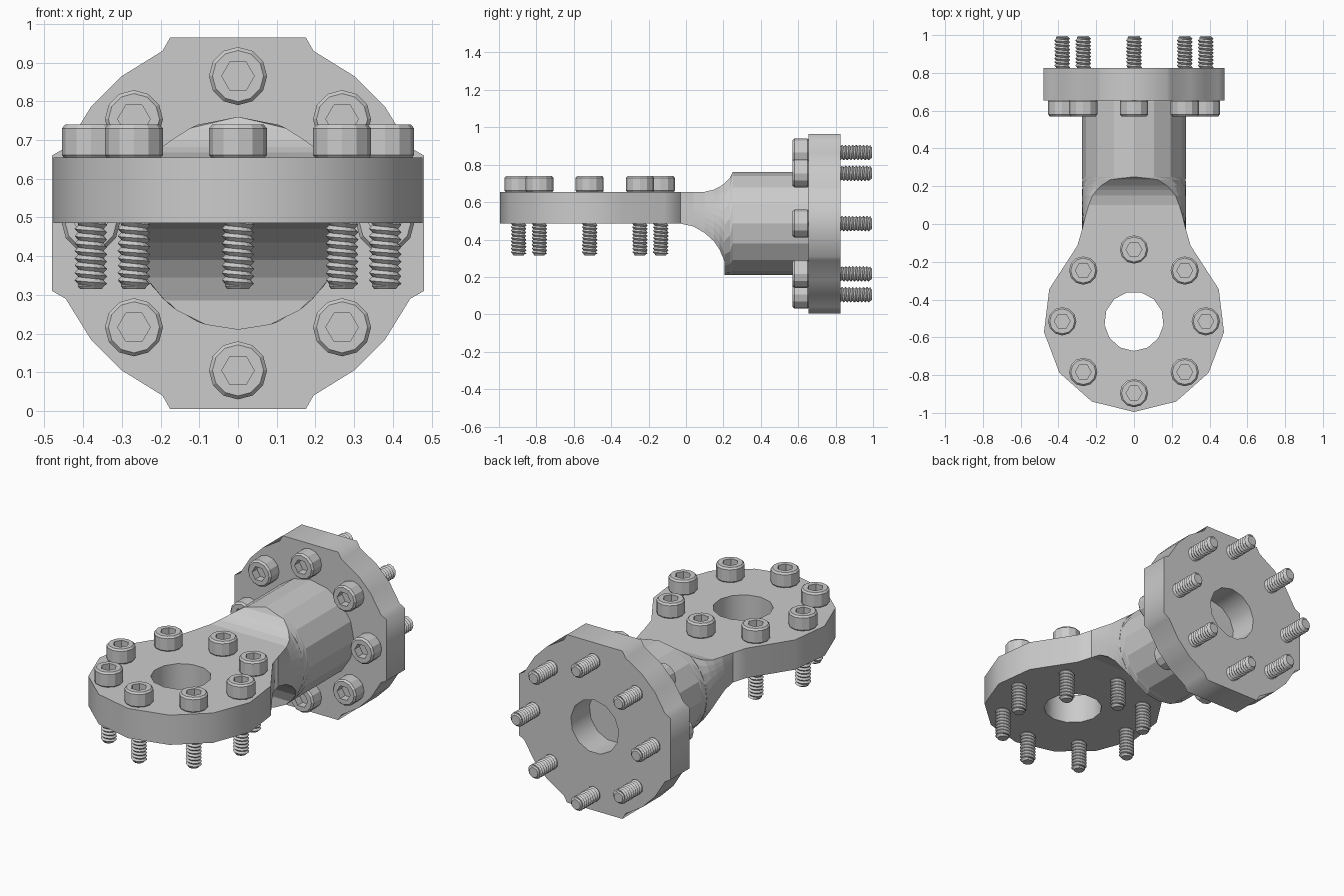
import bpy, bmesh
from math import sin, cos, tau, pi, asin

if "Cube" in bpy.data.objects:
    bpy.data.objects.remove(bpy.data.objects["Cube"])

CZ, R = 0.485, 0.275          # tube axis height and radius
PADY, RING = -0.515, 0.38     # pad centre and bolt circle radius


def add(name, data, loc=(0, 0, 0), rot=(0, 0, 0)):
    ob = bpy.data.objects.new(name, data)
    ob.location, ob.rotation_euler = loc, rot
    bpy.context.collection.objects.link(ob)
    return ob


def finish(bm, name):
    bmesh.ops.remove_doubles(bm, verts=bm.verts, dist=1e-5)
    bmesh.ops.recalc_face_normals(bm, faces=bm.faces)
    me = bpy.data.meshes.new(name)
    bm.to_mesh(me)
    bm.free()
    return me


def circle(r, n, start=0.0):
    return [(r * cos(start + tau * i / n), r * sin(start + tau * i / n)) for i in range(n)]


def loft(bm, rings):
    """Skin a list of equal-length closed rings and cap both ends."""
    rows = [[bm.verts.new(p) for p in ring] for ring in rings]
    for a, b in zip(rows, rows[1:]):
        for i in range(len(a)):
            j = (i + 1) % len(a)
            bm.faces.new((a[i], a[j], b[j], b[i]))
    bm.faces.new(rows[0])
    bm.faces.new(rows[-1])


def plate(name, outline, hole, half, loc, rot=(0, 0, 0)):
    """Extruded flat outline with a hole, turned into a mesh."""
    cu = bpy.data.curves.new(name, 'CURVE')
    cu.dimensions, cu.fill_mode, cu.extrude = '2D', 'BOTH', half
    for pts in (outline, hole):
        sp = cu.splines.new('POLY')
        sp.points.add(len(pts) - 1)
        for p, (x, y) in zip(sp.points, pts):
            p.co = (x, y, 0, 1)
        sp.use_cyclic_u = True
    tmp = add(name + "_helper", cu)
    dg = bpy.context.evaluated_depsgraph_get()
    me = bpy.data.meshes.new_from_object(tmp.evaluated_get(dg))
    bpy.data.objects.remove(tmp)
    bm = bmesh.new()
    bm.from_mesh(me)
    return add(name, finish(bm, name), loc, rot)


# horizontal pad: 13-sided round end tapering to the neck
half = [(0.48 * sin(tau * i / 13), -0.48 * cos(tau * i / 13)) for i in range(5)]
half += [(0.30, 0.40), (R, 0.485)]
outline = half + [(-x, y) for x, y in reversed(half[1:])]
plate("pad", outline, circle(0.157, 13, -pi / 2), 0.085, (0, PADY, 0.57))

# upright flange with scalloped corners
q = [(0.48, 0.175), (0.445, 0.195), (0.38, 0.30), (0.30, 0.38), (0.195, 0.445), (0.175, 0.48)]
outline = q + [(-x, y) for x, y in reversed(q)]
outline += [(-x, -y) for x, y in outline]
plate("flange", outline, circle(0.152, 13, pi / 2), 0.085, (0, 0.74, CZ), (pi / 2, 0, 0))

# neck: flat section blending into the round tube (y, low z, high z, roundness)
stations = [(-0.03, 0.485, 0.655, 0), (0.04, 0.470, 0.655, 0.3), (0.10, 0.435, 0.655, 0.6),
            (0.15, 0.390, 0.667, 0.8), (0.18, 0.345, 0.682, 0.95), (0.205, 0.285, 0.70, 1),
            (0.205, 0.21, 0.70, 1), (0.235, 0.21, 0.73, 1), (0.25, 0.21, 0.76, 1), (0.657, 0.21, 0.76, 1)]
bm, rings = bmesh.new(), []
for y, lo, hi, t in stations:
    a0, a1 = asin(max(-1, (lo - CZ) / R)), asin(min(1, (hi - CZ) / R))
    side = []
    for k in range(9):
        a = a0 + (a1 - a0) * k / 8
        side.append((R * (1 - t + t * cos(a)), y, CZ + R * sin(a)))
    rings.append(side + [(-x, yy, z) for x, yy, z in reversed(side)])
loft(bm, rings)
add("neck", finish(bm, "neck"))

# bolt head: bevelled 12-sided cap with a hexagonal socket
bm = bmesh.new()
ring = lambda r, z: [(x, y, z) for x, y in circle(r, 12)]
hexa = lambda z: [(x * s, y * s, z) for i, (x, y) in enumerate(circle(0.042, 12))
                  for s in [1 if i % 2 == 0 else cos(pi / 6)]]
loft(bm, [ring(0.07, 0), ring(0.075, 0.006), ring(0.075, 0.075), ring(0.066, 0.085),
          hexa(0.085), hexa(0.04)])
head = finish(bm, "bolt_head")

# bolt shank: helical thread on the exposed end, pointing along -z
bm = bmesh.new()
N, P, TOP, END = 14, 0.019, -0.165, -0.332
count = int((TOP - END) / P) * 2 + 5
cols = []
for i in range(N + 1):
    col = []
    for k in range(-2, count):
        z = TOP - P * (k / 2 + i / N)
        r = 0.042 if k % 2 else 0.033
        if z >= TOP or z <= END:
            z, r = min(TOP, max(END, z)), 0.034
        a = tau * i / N
        col.append(bm.verts.new((r * cos(a), r * sin(a), z)))
    cols.append(col)
for a, b in zip(cols, cols[1:]):
    for k in range(len(a) - 1):
        bm.faces.new((a[k], a[k + 1], b[k + 1], b[k]))
loft(bm, [[(x, y, z) for x, y in circle(r, N)] for r, z in ((0.034, END), (0.028, END - 0.008))])
loft(bm, [[(x, y, z) for x, y in circle(0.034, N)] for z in (0.0, TOP)])
shank = finish(bm, "bolt_shank")

# eight bolts on each plate
for i, (u, v) in enumerate(circle(RING, 8)):
    for mesh in (head, shank):
        add(f"pad_{mesh.name}_{i}", mesh, (u, PADY + v, 0.655))
        add(f"flange_{mesh.name}_{i}", mesh, (u, 0.655, CZ + v), (pi / 2, 0, 0))
